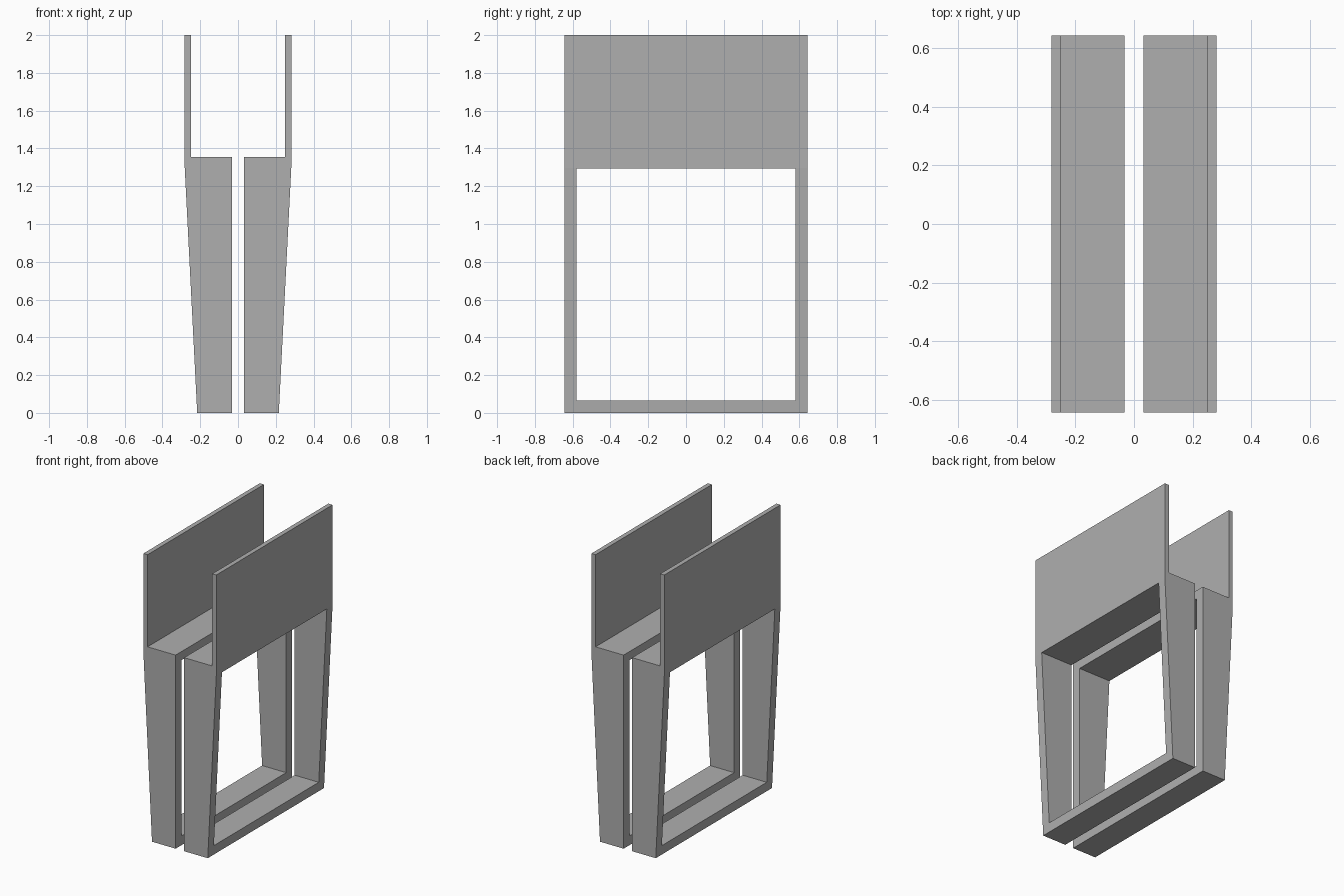
import bpy, bmesh

if "Cube" in bpy.data.objects:
    bpy.data.objects.remove(bpy.data.objects["Cube"])

HALF_Y = 0.643
# Cross-section of one side (x, z): tapered frame below, thin plate above
PROFILE = [(0.033, 0), (0.216, 0), (0.282, 1.297), (0.282, 2.0),
           (0.25, 2.0), (0.25, 1.355), (0.033, 1.355)]
# Window opening (y, z)
WINDOW = [(-0.58, 0.065), (0.58, 0.065), (0.58, 1.295), (-0.58, 1.295)]

# Dark grey material
grey = bpy.data.materials.new("dark_grey")
grey.diffuse_color = (0.43, 0.43, 0.43, 1)
grey.use_nodes = True
grey.node_tree.nodes["Principled BSDF"].inputs["Base Color"].default_value = grey.diffuse_color


def prism(name, points, offset):
    """Extrude a planar polygon into a closed solid object."""
    bm = bmesh.new()
    face = bm.faces.new([bm.verts.new(p) for p in points])
    ext = bmesh.ops.extrude_face_region(bm, geom=[face])
    verts = [g for g in ext["geom"] if isinstance(g, bmesh.types.BMVert)]
    bmesh.ops.translate(bm, verts=verts, vec=offset)
    bmesh.ops.recalc_face_normals(bm, faces=bm.faces)
    mesh = bpy.data.meshes.new(name)
    bm.to_mesh(mesh)
    bm.free()
    mesh.materials.append(grey)
    obj = bpy.data.objects.new(name, mesh)
    bpy.context.collection.objects.link(obj)
    return obj


# Cutter for the rectangular opening through both frames
cutter = prism("window_cutter", [(-0.5, y, z) for y, z in WINDOW], (1, 0, 0))

# Left and right frames with upright plates
for side, s in (("left", -1), ("right", 1)):
    frame = prism(side + "_frame", [(s * x, -HALF_Y, z) for x, z in PROFILE],
                  (0, 2 * HALF_Y, 0))
    cut = frame.modifiers.new("window", "BOOLEAN")
    cut.operation = "DIFFERENCE"
    cut.solver = "EXACT"
    cut.object = cutter
    bpy.context.view_layer.objects.active = frame
    bpy.ops.object.modifier_apply(modifier=cut.name)

bpy.data.objects.remove(cutter)
